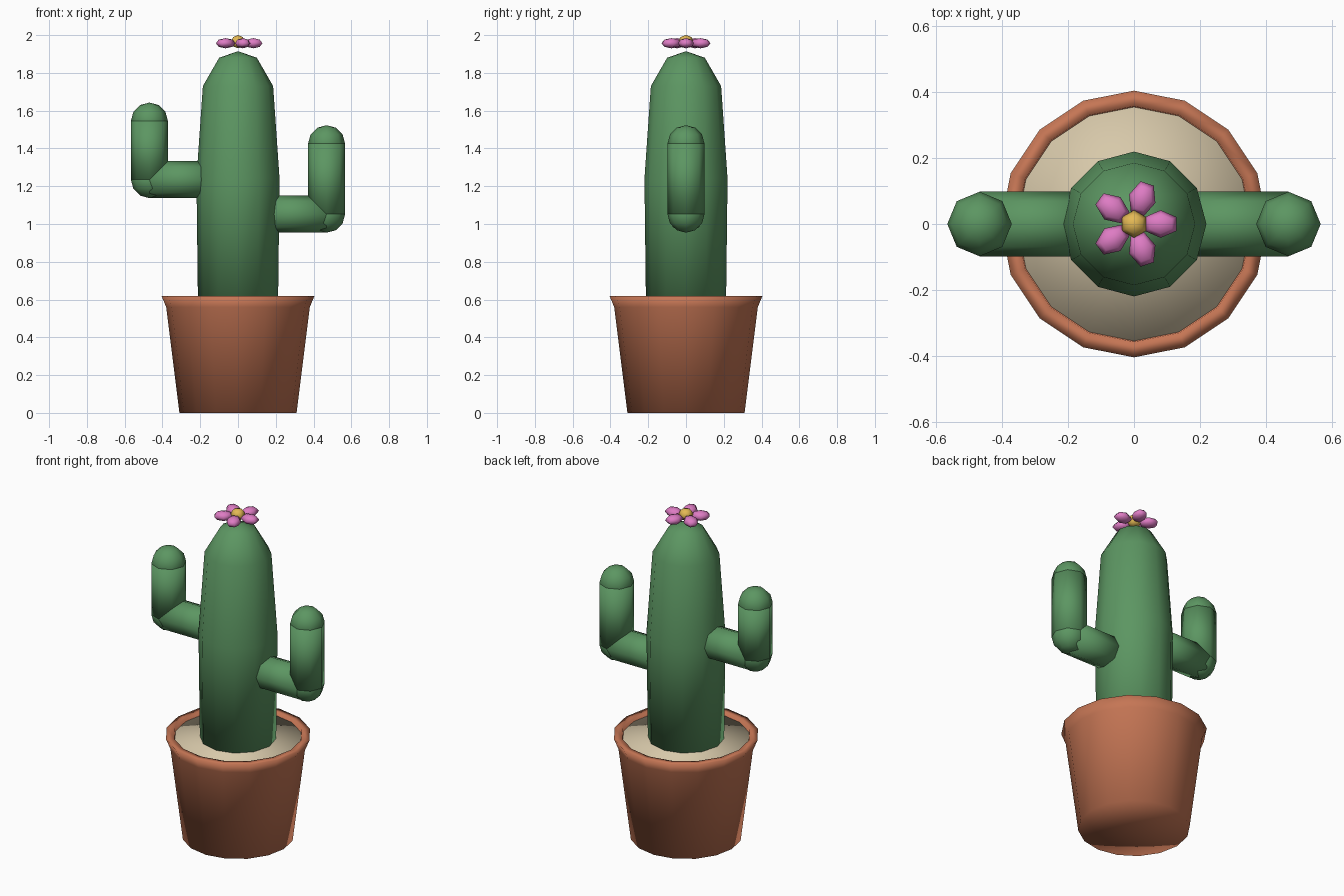
import bpy, bmesh, math
from mathutils import Matrix

if "Cube" in bpy.data.objects:
    bpy.data.objects.remove(bpy.data.objects["Cube"])


def material(name, rgb):
    m = bpy.data.materials.new(name)
    m.diffuse_color = (*rgb, 1)
    m.use_nodes = True
    m.node_tree.nodes["Principled BSDF"].inputs["Base Color"].default_value = m.diffuse_color
    return m


GREEN = material("cactus_green", (0.107, 0.305, 0.122))
CLAY = material("terracotta", (0.56, 0.18, 0.09))
SAND = material("sand", (0.68, 0.58, 0.40))
PINK = material("petal_pink", (0.73, 0.20, 0.55))
GOLD = material("gold", (0.775, 0.485, 0.09))


def lathe(name, profile, sides, mat, matrix=Matrix()):
    """Revolve (radius, z) points around z; radius 0 makes a pole."""
    bm = bmesh.new()
    rings = []
    for r, z in profile:
        if r == 0:
            rings.append([bm.verts.new((0, 0, z))] * sides)
            continue
        angles = [math.pi / 2 + math.tau * i / sides for i in range(sides)]
        rings.append([bm.verts.new((r * math.cos(a), r * math.sin(a), z)) for a in angles])
    for low, high in zip(rings, rings[1:]):
        for i in range(sides):
            j = (i + 1) % sides
            bm.faces.new(dict.fromkeys((low[i], low[j], high[j], high[i])))
    bm.transform(matrix)
    bmesh.ops.recalc_face_normals(bm, faces=bm.faces)
    for f in bm.faces:
        f.smooth = True
    me = bpy.data.meshes.new(name)
    bm.to_mesh(me)
    bm.free()
    me.materials.append(mat)
    ob = bpy.data.objects.new(name, me)
    bpy.context.collection.objects.link(ob)
    return ob


def ball(name, sides, rings, mat, matrix):
    steps = [math.pi * i / rings for i in range(rings + 1)]
    profile = [(0 if i in (0, rings) else math.sin(t), -math.cos(t)) for i, t in enumerate(steps)]
    return lathe(name, profile, sides, mat, matrix)


def place(x, y, z, sx, sy, sz):
    return Matrix.Translation((x, y, z)) @ Matrix.Diagonal((sx, sy, sz, 1))


# Pot with flared lip, and the sand inside
lathe("pot", [(0, 0), (0.31, 0), (0.38, 0.56), (0.405, 0.62), (0.358, 0.62), (0.345, 0.54)], 16, CLAY)
lathe("sand", [(0, 0.54), (0.352, 0.54), (0.356, 0.602), (0, 0.602)], 16, SAND)

# Main cactus trunk
lathe("cactus_trunk", [(0, 0.58), (0.212, 0.58), (0.22, 1.24), (0.186, 1.73), (0.1, 1.88), (0, 1.915)], 12, GREEN)

# Arms: horizontal stub, elbow, upright and rounded tip
R = 0.098
for label, side, z0, z1 in (("left", -1, 1.235, 1.545), ("right", 1, 1.052, 1.425)):
    x = side * 0.469
    tube = [(0, 0), (R, 0), (R, 1), (0, 1)]
    lie = Matrix.Translation((side * 0.12, 0, z0)) @ Matrix.Rotation(side * math.pi / 2, 4, 'Y')
    lathe(label + "_arm_stub", [(r, z * 0.349) for r, z in tube], 8, GREEN, lie)
    lathe(label + "_arm_upright", [(r, z0 + z * (z1 - z0)) for r, z in tube], 8, GREEN,
          Matrix.Translation((x, 0, 0)))
    for part, z in (("elbow", z0), ("tip", z1)):
        ball(f"{label}_arm_{part}", 8, 6, GREEN, place(x, 0, z, R, R, R))

# Flower on top
for i in range(5):
    spin = Matrix.Rotation(math.tau * i / 5, 4, 'Z')
    ball(f"petal_{i + 1}", 6, 4, PINK, spin @ place(0.081, 0, 1.957, 0.056, 0.042, 0.027))
ball("flower_centre", 6, 4, GOLD, place(0, 0, 1.965, 0.042, 0.042, 0.035))
